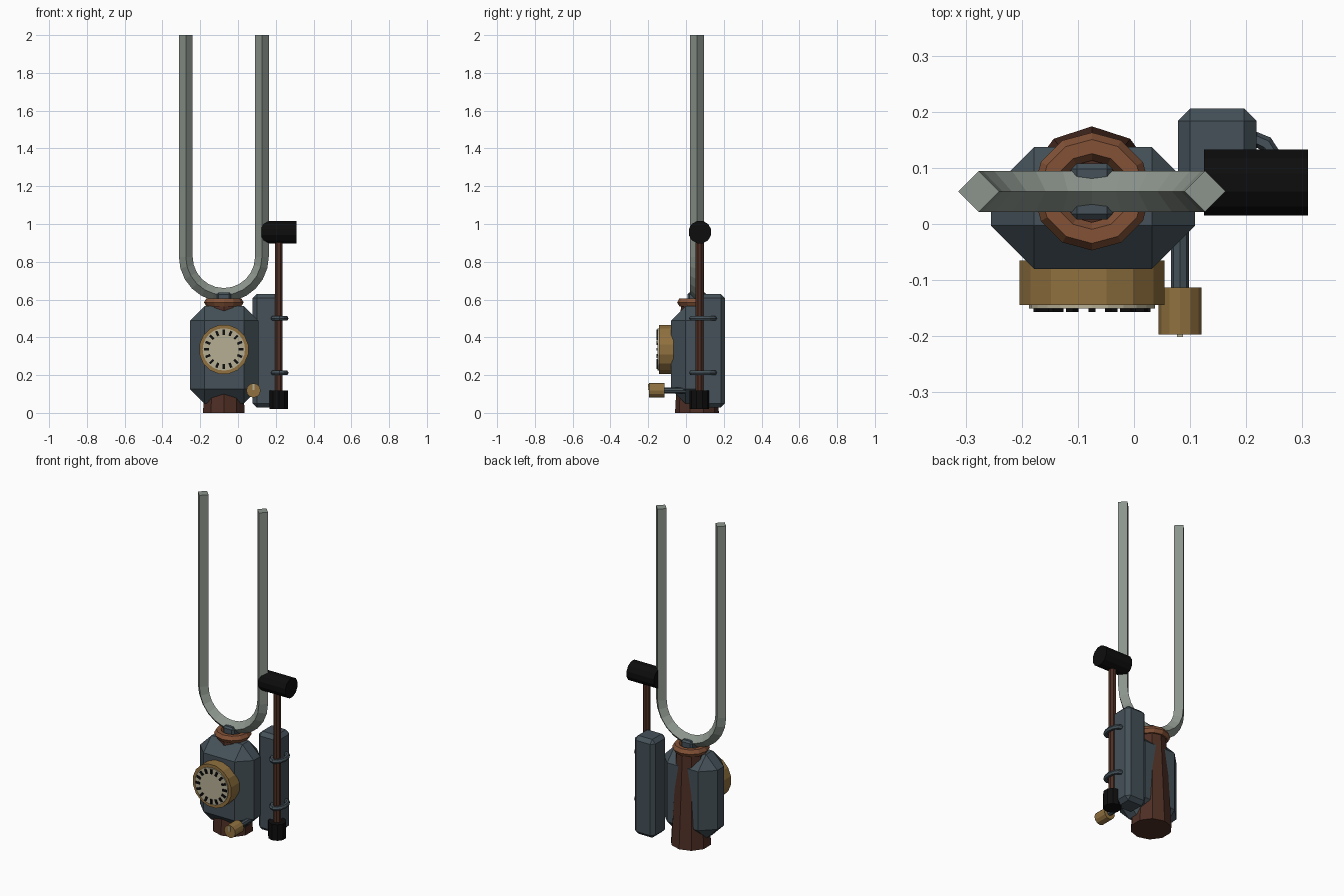
import bpy, bmesh, math
from mathutils import Matrix, Vector

if "Cube" in bpy.data.objects:
    bpy.data.objects.remove(bpy.data.objects["Cube"])


def mat(name, r, g, b):
    m = bpy.data.materials.new(name)
    m.diffuse_color = (r, g, b, 1)
    m.use_nodes = True
    m.node_tree.nodes["Principled BSDF"].inputs["Base Color"].default_value = m.diffuse_color
    return m


STEEL = mat("grey steel", 0.26, 0.30, 0.265)
SLATE = mat("slate blue metal", 0.058, 0.082, 0.098)
BRASS = mat("brass", 0.28, 0.165, 0.05)
CREAM = mat("cream dial", 0.47, 0.43, 0.30)
BLACK = mat("black rubber", 0.004, 0.004, 0.004)
COPPER = mat("copper", 0.23, 0.085, 0.038)
WOOD = mat("dark brown wood", 0.075, 0.028, 0.018)

CX, CY = -0.075, 0.058       # axis of fork and handle


def finish(name, bm, material):
    bmesh.ops.recalc_face_normals(bm, faces=bm.faces)
    me = bpy.data.meshes.new(name)
    bm.to_mesh(me)
    bm.free()
    me.materials.append(material)
    ob = bpy.data.objects.new(name, me)
    bpy.context.collection.objects.link(ob)
    return ob


def box(name, lo, hi, material, bevel=0):
    lo, hi = Vector(lo), Vector(hi)
    bm = bmesh.new()
    bmesh.ops.create_cube(bm, size=1)
    for v in bm.verts:
        v.co = (lo + hi) / 2 + v.co * (hi - lo)
    if bevel:
        bmesh.ops.bevel(bm, geom=bm.edges[:], offset=bevel, segments=1,
                        affect='EDGES', clamp_overlap=True)
    return finish(name, bm, material)


def cylinder(name, start, end, r1, r2, sides, material, turn=0):
    a, b = Vector(start), Vector(end)
    rot = Vector((0, 0, 1)).rotation_difference(b - a).to_matrix().to_4x4()
    bm = bmesh.new()
    bmesh.ops.create_cone(bm, cap_ends=True, segments=sides, radius1=r1, radius2=r2,
                          depth=(b - a).length,
                          matrix=Matrix.Translation((a + b) / 2) @ rot
                          @ Matrix.Rotation(turn, 4, 'Z'))
    return finish(name, bm, material)


def torus(name, centre, rx, ry, minor, n, m, material):
    bm = bmesh.new()
    rings = []
    for i in range(n):
        t = math.tau * i / n
        ring = []
        for j in range(m):
            p = math.tau * j / m
            d = minor * math.cos(p)
            ring.append(bm.verts.new(Vector(centre) + Vector((
                (rx + d) * math.cos(t), (ry + d) * math.sin(t), minor * math.sin(p)))))
        rings.append(ring)
    for i in range(n):
        a, b = rings[i], rings[(i + 1) % n]
        for j in range(m):
            k = (j + 1) % m
            bm.faces.new((a[j], b[j], b[k], a[k]))
    return finish(name, bm, material)


# Tuning fork: diamond section swept along a U
R, S, ZC, N = 0.2015, 0.0365, 0.826, 12
path = [((-R, 2.0), (-1, 0))]
for i in range(N + 1):
    t = math.pi + math.pi * i / N
    path.append(((R * math.cos(t), ZC + R * math.sin(t)), (math.cos(t), math.sin(t))))
path.append(((R, 2.0), (1, 0)))
bm = bmesh.new()
rings = []
for (x, z), (nx, nz) in path:
    rings.append([bm.verts.new((CX + x + nx * u, CY + v, z + nz * u))
                  for u, v in ((S, 0), (0, S), (-S, 0), (0, -S))])
for a, b in zip(rings, rings[1:]):
    for j in range(4):
        k = (j + 1) % 4
        bm.faces.new((a[j], b[j], b[k], a[k]))
bm.faces.new(rings[0])
bm.faces.new(rings[-1])
finish("tuning_fork", bm, STEEL)

# Tapered handle, collar and fork clamp
cylinder("handle", (CX, CY, 0), (CX, CY, 0.58), 0.116, 0.084, 10, WOOD)
torus("collar", (CX, CY, 0.585), 0.08, 0.08, 0.025, 12, 6, COPPER)
box("fork_clamp", (CX - 0.037, CY - 0.05, 0.54), (CX + 0.037, CY + 0.05, 0.638), SLATE, 0.01)

# Main housing
box("housing", (-0.255, -0.08, 0.05), (0.109, 0.137, 0.565), SLATE, 0.077)

# Gauge with ticks
GZ = 0.336
cylinder("gauge_rim", (CX, -0.065, GZ), (CX, -0.144, GZ), 0.132, 0.132, 16, BRASS, math.pi / 16)
cylinder("gauge_face", (CX, -0.14, GZ), (CX, -0.151, GZ), 0.112, 0.112, 24, CREAM)
bm = bmesh.new()
for i in range(16):
    m = (Matrix.Translation((CX, -0.1535, GZ)) @ Matrix.Rotation(math.tau * i / 16, 4, 'Y')
         @ Matrix.Translation((0, 0, 0.091)) @ Matrix.Diagonal((0.013, 0.007, 0.027, 1)))
    bmesh.ops.create_cube(bm, size=1, matrix=m)
finish("gauge_ticks", bm, BLACK)

# Control knob
KX, KZ = 0.082, 0.119
cylinder("knob_shaft", (KX, 0.0, KZ), (KX, -0.12, KZ), 0.016, 0.016, 8, SLATE)
cylinder("knob", (KX, -0.113, KZ), (KX, -0.197, KZ), 0.038, 0.038, 12, BRASS)
box("knob_pointer", (KX - 0.005, -0.201, KZ + 0.002), (KX + 0.005, -0.195, KZ + 0.034), CREAM)

# Side pack with clips
box("side_pack", (0.078, 0.07, 0.028), (0.218, 0.206, 0.63), SLATE, 0.022)
for i, z in enumerate((0.212, 0.5)):
    torus(f"clip_{i + 1}", (0.219, 0.09, z), 0.035, 0.06, 0.014, 12, 6, SLATE)

# Mallet
MX, MY = 0.216, 0.071
cylinder("mallet_shaft", (MX, MY, 0.1), (MX, MY, 0.93), 0.022, 0.022, 8, WOOD, math.pi / 8)
cylinder("mallet_grip", (MX, MY, 0.02), (MX, MY, 0.118), 0.052, 0.052, 10, BLACK)
cylinder("mallet_head", (0.125, 0.074, 0.957), (0.31, 0.074, 0.957), 0.061, 0.061, 12, BLACK,
         math.pi / 12)
